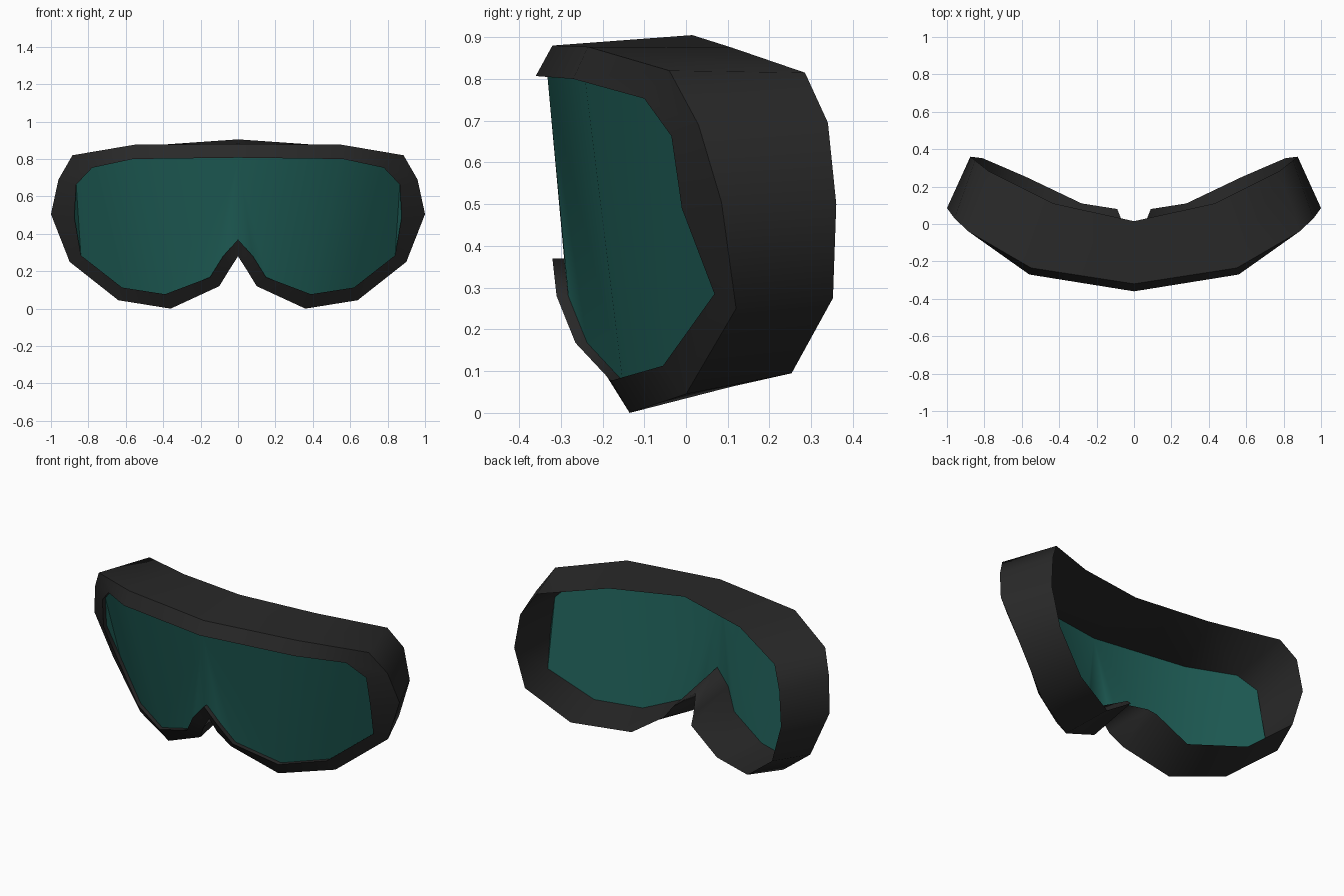
import bpy
import bmesh
from math import radians
from mathutils import Vector

default = bpy.data.objects.get("Cube")
if default:
    bpy.data.objects.remove(default, do_unlink=True)


def make_material(name, colour):
    material = bpy.data.materials.new(name)
    material.use_nodes = True
    material.diffuse_color = colour
    shader = material.node_tree.nodes["Principled BSDF"]
    shader.inputs["Base Color"].default_value = colour
    shader.inputs["Roughness"].default_value = 0.6
    return material


def make_half(name, rings, faces, closed, material):
    """Build the left half from rings of points, then mirror it across x."""
    mesh = bpy.data.meshes.new(name)
    bm = bmesh.new()
    verts = [[bm.verts.new(point) for point in ring] for ring in rings]
    # Bridge each ring to the next one, and the last to the first if closed
    followers = verts[1:] + verts[:1] if closed else verts[1:]
    for inner, outer in zip(verts, followers):
        for i in range(len(inner) - 1):
            bm.faces.new((inner[i], inner[i + 1], outer[i + 1], outer[i]))
    # Extra faces spanning the first ring
    for face in faces:
        bm.faces.new([verts[0][i] for i in face])
    bm.to_mesh(mesh)
    bm.free()
    mesh.materials.append(material)
    mesh.shade_smooth()
    mesh.set_sharp_from_angle(angle=radians(55))

    part = bpy.data.objects.new(name, mesh)
    bpy.context.scene.collection.objects.link(part)
    mirror = part.modifiers.new("mirror_halves", "MIRROR")
    mirror.use_axis[0] = True
    mirror.use_clip = True
    mirror.merge_threshold = 0.002
    return part


# Half outlines, from the top centre around the side to the nose bridge
lip = [(0, -.36, .807), (.56, -.27, .8), (.78, -.1, .753), (.865, -.035, .663),
       (.875, -.01, .49), (.84, .068, .285), (.62, -.055, .113),
       (.39, -.18, .077), (.15, -.265, .168), (.08, -.31, .28), (0, -.32, .37)]
front_edge = [(0, -.32, .88), (.55, -.235, .877), (.885, -.04, .82), (.96, .03, .69),
              (1, .085, .505), (.9, .12, .25), (.64, 0, .045),
              (.36, -.135, 0), (.1, -.21, .12), (.045, -.26, .21), (0, -.27, .28)]
back_edge = [(0, .015, .905), (.43, .11, .875), (.78, .285, .815), (.85, .34, .695),
             (.875, .36, .5), (.81, .352, .275), (.58, .253, .095),
             (.28, .11, .063), (.09, .08, .19), (.07, .03, .235), (0, -.09, .295)]

# The lens sits slightly behind the lip
recess = Vector((0, 0.028, 0))
lens_edge = [Vector(point) + recess for point in lip]

# Lens strips running from the upper outline to the lower outline
lens_faces = [(0, 10, 9), (0, 9, 8), (0, 8, 7, 1), (1, 7, 6, 2), (2, 6, 5, 3), (3, 5, 4)]

charcoal = make_material("charcoal_rubber", (0.022, 0.022, 0.022, 1))
teal = make_material("teal_lens", (0.0125, 0.105, 0.089, 1))

# Frame: recessed lip, sloping front rim, outer wall and inner wall back to the lens
make_half("goggle_frame", [lens_edge, lip, front_edge, back_edge], [], True, charcoal)
make_half("goggle_lens", [lens_edge], lens_faces, False, teal)
